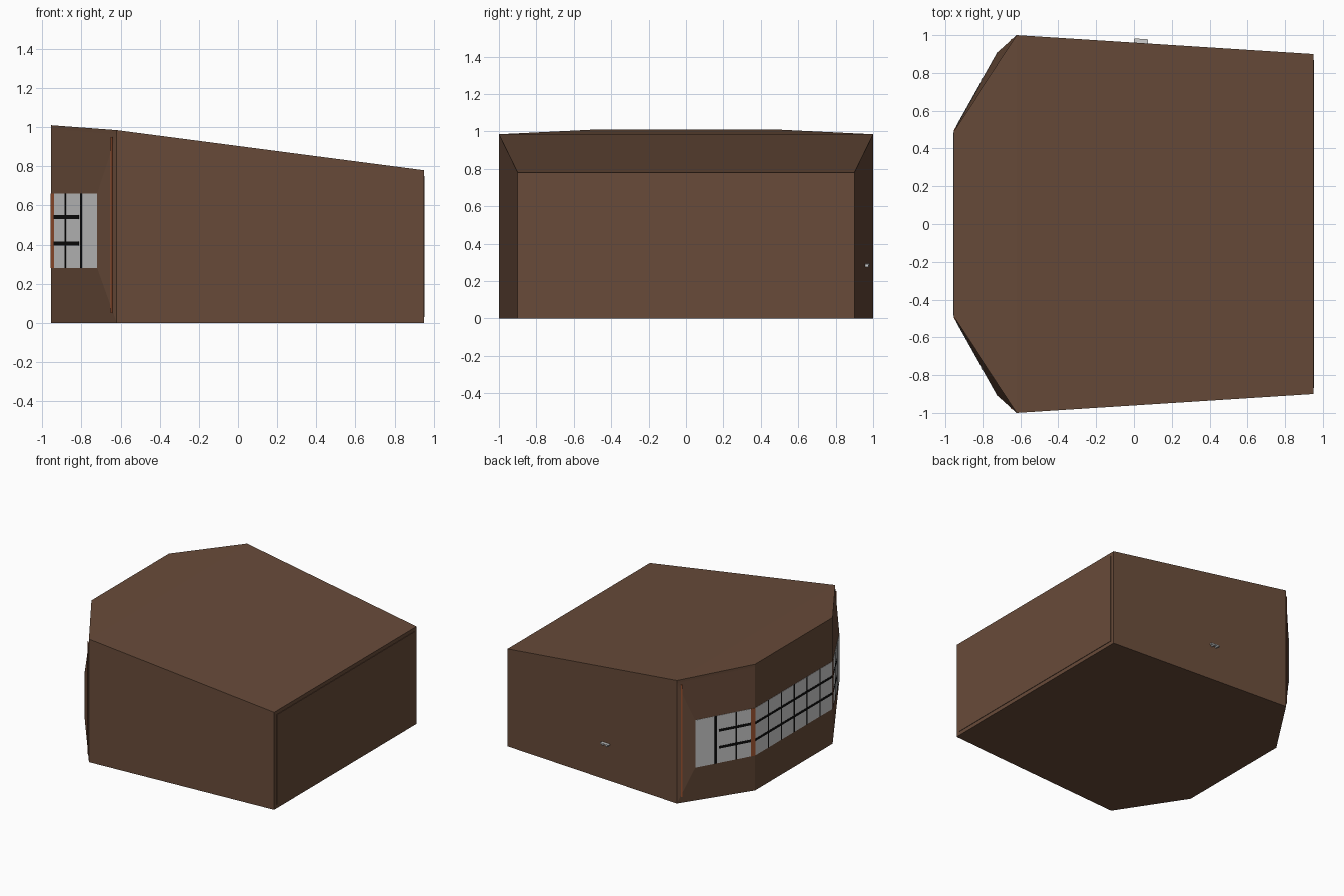
import bpy, bmesh
from mathutils import Vector

if "Cube" in bpy.data.objects:
    bpy.data.objects.remove(bpy.data.objects["Cube"])


def material(name, rgb):
    m = bpy.data.materials.new(name)
    m.diffuse_color = (*rgb, 1)
    m.use_nodes = True
    m.node_tree.nodes["Principled BSDF"].inputs["Base Color"].default_value = m.diffuse_color
    return m


BROWN = material("brown_wall", (0.138, 0.070, 0.041))
GLASS = material("grey_glass", (0.62, 0.62, 0.62))
BLACK = material("black_bar", (0.004, 0.004, 0.004))
ORANGE = material("orange_trim", (0.33, 0.085, 0.03))


def finish(name, bm, mat):
    bmesh.ops.remove_doubles(bm, verts=bm.verts, dist=1e-5)
    bmesh.ops.recalc_face_normals(bm, faces=bm.faces)
    me = bpy.data.meshes.new(name)
    bm.to_mesh(me)
    bm.free()
    me.materials.append(mat)
    ob = bpy.data.objects.new(name, me)
    bpy.context.collection.objects.link(ob)
    return ob


def plate(name, a, b, t0, t1, z0, z1, depth, mat):
    """Thin upright plate on the wall line a-b, pushed out by depth."""
    a, b = Vector((*a, 0)), Vector((*b, 0))
    d = b - a
    n = Vector((-d.y, d.x, 0)).normalized()
    if n.dot(a + b) < 0:
        n = -n
    bm = bmesh.new()
    v = [bm.verts.new(a + d * t + n * o + Vector((0, 0, z)))
         for o in (-0.002, depth) for t, z in ((t0, z0), (t1, z0), (t1, z1), (t0, z1))]
    bm.faces.new(v[:4])
    bm.faces.new(v[4:])
    for i in range(4):
        j = (i + 1) % 4
        bm.faces.new((v[i], v[j], v[j + 4], v[i + 4]))
    return finish(name, bm, mat)


# Plan outline with wall-top heights, running round the hexagon
PLAN = [(-0.955, -0.49, 0.99), (-0.62, -1.0, 0.965), (0.95, -0.9, 0.76),
        (0.95, 0.9, 0.76), (-0.62, 1.0, 0.965), (-0.955, 0.49, 0.99)]
ZW0, ZW1 = 0.28, 0.66  # window band

# Body: walls with the slanted bays bulging out around their windows
bm = bmesh.new()
low = [bm.verts.new((x, y, 0)) for x, y, z in PLAN]
top = [bm.verts.new((x, y, z)) for x, y, z in PLAN]
bm.faces.new(low)
bm.faces.new((top[0], top[1], top[4], top[5]))
bm.faces.new(top[1:5])
for i in (1, 2, 3):
    bm.faces.new((low[i], low[i + 1], top[i + 1], top[i]))
inner = {}
for s, c, o in ((-1, 0, 1), (1, 5, 4)):
    w = [bm.verts.new(p) for p in ((-0.955, s * 0.49, ZW0), (-0.72, s * 0.91, ZW0),
                                   (-0.72, s * 0.91, ZW1), (-0.955, s * 0.49, ZW1))]
    bm.faces.new((low[c], low[o], w[1], w[0]))
    bm.faces.new((low[o], top[o], w[2], w[1]))
    bm.faces.new((top[o], top[c], w[3], w[2]))
    bm.faces.new(w)
    inner[s] = w
a, b = inner[-1], inner[1]
bm.faces.new((low[0], a[0], a[3], top[0], top[5], b[3], b[0], low[5]))
finish("body", bm, BROWN)

# Roof slab
bm = bmesh.new()
lo = [bm.verts.new(p) for p in PLAN]
hi = [bm.verts.new((x, y, z + 0.02)) for x, y, z in PLAN]
for r in (lo, hi):
    bm.faces.new((r[0], r[1], r[4], r[5]))
    bm.faces.new(r[1:5])
for i in range(6):
    j = (i + 1) % 6
    bm.faces.new((lo[i], lo[j], hi[j], hi[i]))
finish("roof", bm, BROWN)

# Raised panel on the right end wall
plate("end_panel", (0.95, -0.9), (0.95, 0.9), 0.017, 0.983, 0.03, 0.75, 0.004, BROWN)

# Wide window on the left wall, six columns by three rows
L0, L1 = (-0.955, -0.49), (-0.955, 0.49)
plate("wide_window", L0, L1, 0.005, 0.995, ZW0, ZW1, 0.002, GLASS)
for k in range(1, 6):
    h = 0.009 if k == 3 else 0.005
    plate("wide_window_upright", L0, L1, k / 6 - h, k / 6 + h, ZW0, ZW1, 0.004, BLACK)
for z in (0.405, 0.54):
    plate("wide_window_crossbar", L0, L1, 0.005, 0.995, z - 0.009, z + 0.009, 0.004, BLACK)

# Slanted side windows and orange trim, mirrored
for s, side in ((-1, "front"), (1, "back")):
    A, B, C = (-0.955, s * 0.49), (-0.72, s * 0.91), (-0.62, s * 1.0)
    plate(side + "_window", A, B, 0.07, 1, ZW0, ZW1, 0.002, GLASS)
    plate(side + "_corner_trim", A, B, 0, 0.07, ZW0, ZW1, 0.003, ORANGE)
    for t, h in ((0.32, 0.01), (0.66, 0.018)):
        plate(side + "_window_upright", A, B, t - h, t + h, ZW0, ZW1, 0.004, BLACK)
    for z in (0.405, 0.54):
        plate(side + "_window_crossbar", A, B, 0.07, 0.61, z - 0.01, z + 0.01, 0.004, BLACK)
    plate(side + "_edge_trim", B, C, 0.70, 0.78, 0.05, 0.95, 0.003, ORANGE)

# Small grey handle on the back wall: a bar with two feet
W0, W1 = (-0.62, 1.0), (0.95, 0.9)
plate("handle_bar", W0, W1, 0.395, 0.442, 0.285, 0.295, 0.022, GLASS)
for t in (0.405, 0.428):
    plate("handle_foot", W0, W1, t, t + 0.006, 0.275, 0.285, 0.02, GLASS)
